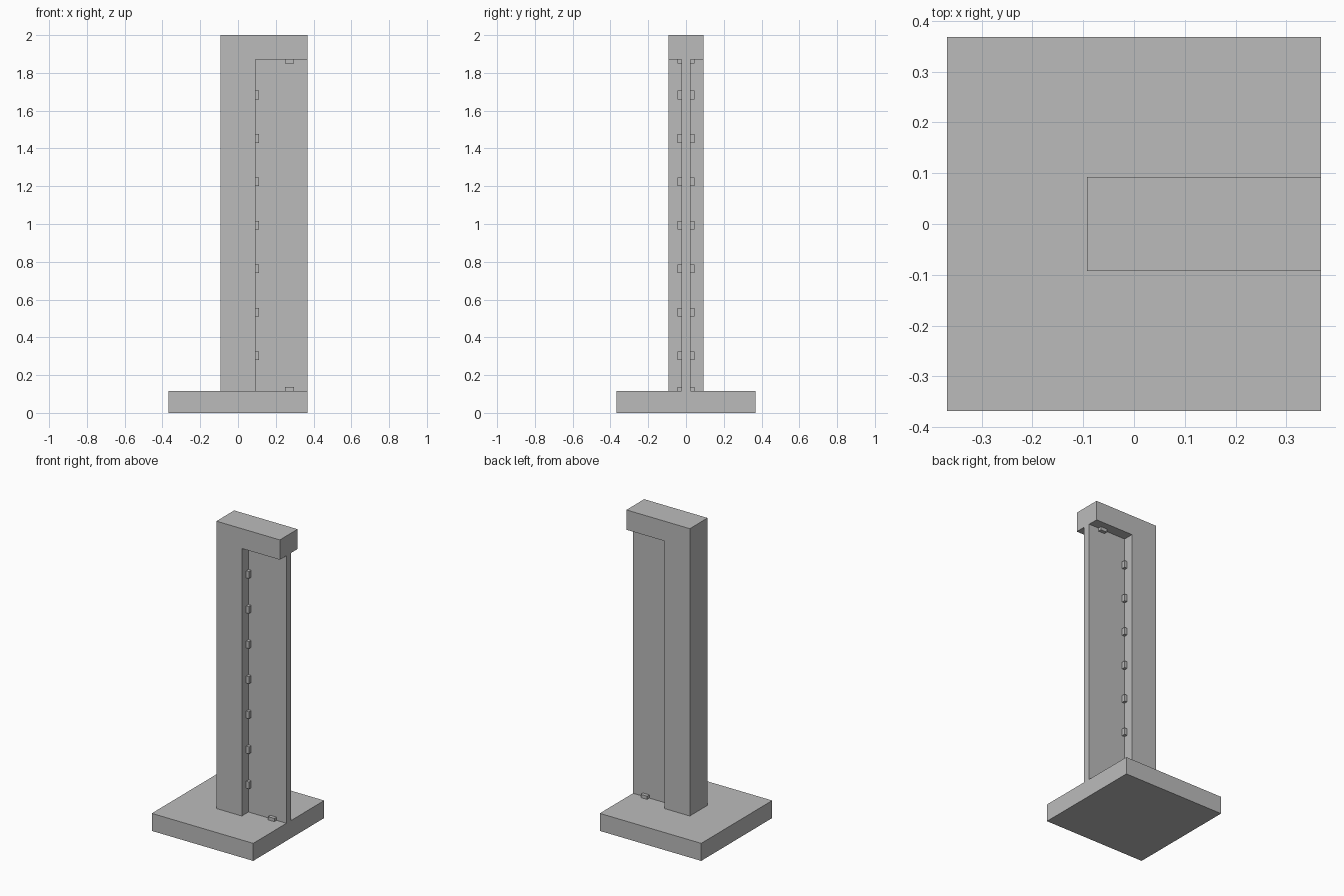
import bpy

if "Cube" in bpy.data.objects:
    bpy.data.objects.remove(bpy.data.objects["Cube"])

grey = bpy.data.materials.new("plain grey")
grey.diffuse_color = (0.5, 0.5, 0.5, 1)
grey.use_nodes = True
grey.node_tree.nodes["Principled BSDF"].inputs["Base Color"].default_value = grey.diffuse_color


def box(name, x, y, z):
    """Axis-aligned box from (min, max) ranges."""
    bpy.ops.mesh.primitive_cube_add(size=1, location=[(a + b) / 2 for a, b in (x, y, z)])
    ob = bpy.context.object
    ob.name = name
    ob.scale = [b - a for a, b in (x, y, z)]
    bpy.ops.object.transform_apply(location=False, rotation=False, scale=True)
    ob.data.materials.append(grey)
    return ob


E = 0.368          # half width of base
P = 0.092          # half width of post
BASE, ARM = 0.115, 1.87
PANEL = 0.023      # half thickness of panel

# Base slab
box("base", (-E, E), (-E, E), (0, BASE))

# Post and overhanging arm: one L-shaped profile, extruded in depth
outline = [(-P, BASE), (P, BASE), (P, ARM), (E, ARM), (E, 2), (-P, 2)]
n = len(outline)
verts = [(x, y, z) for y in (-P, P) for x, z in outline]
faces = [tuple(range(n)), tuple(range(2 * n - 1, n - 1, -1))]
faces += [(i, i + n, (i + 1) % n + n, (i + 1) % n) for i in range(n)]
mesh = bpy.data.meshes.new("post_and_arm")
mesh.from_pydata(verts, [], faces)
mesh.materials.append(grey)
bpy.context.collection.objects.link(bpy.data.objects.new("post_and_arm", mesh))

# Thin upright panel
box("panel", (P, E), (-PANEL, PANEL), (BASE, ARM))

# Clips holding the panel on both sides
for side, s in (("front", -1), ("back", 1)):
    y = sorted((s * PANEL, s * 0.046))
    for i in range(7):
        z = 0.303 + i * 0.23
        box(f"{side}_post_clip_{i + 1}", (P, 0.112), y, (z - 0.023, z + 0.023))
    box(f"{side}_base_clip", (0.25, 0.296), y, (BASE, BASE + 0.021))
    box(f"{side}_arm_clip", (0.25, 0.296), y, (ARM - 0.021, ARM))
